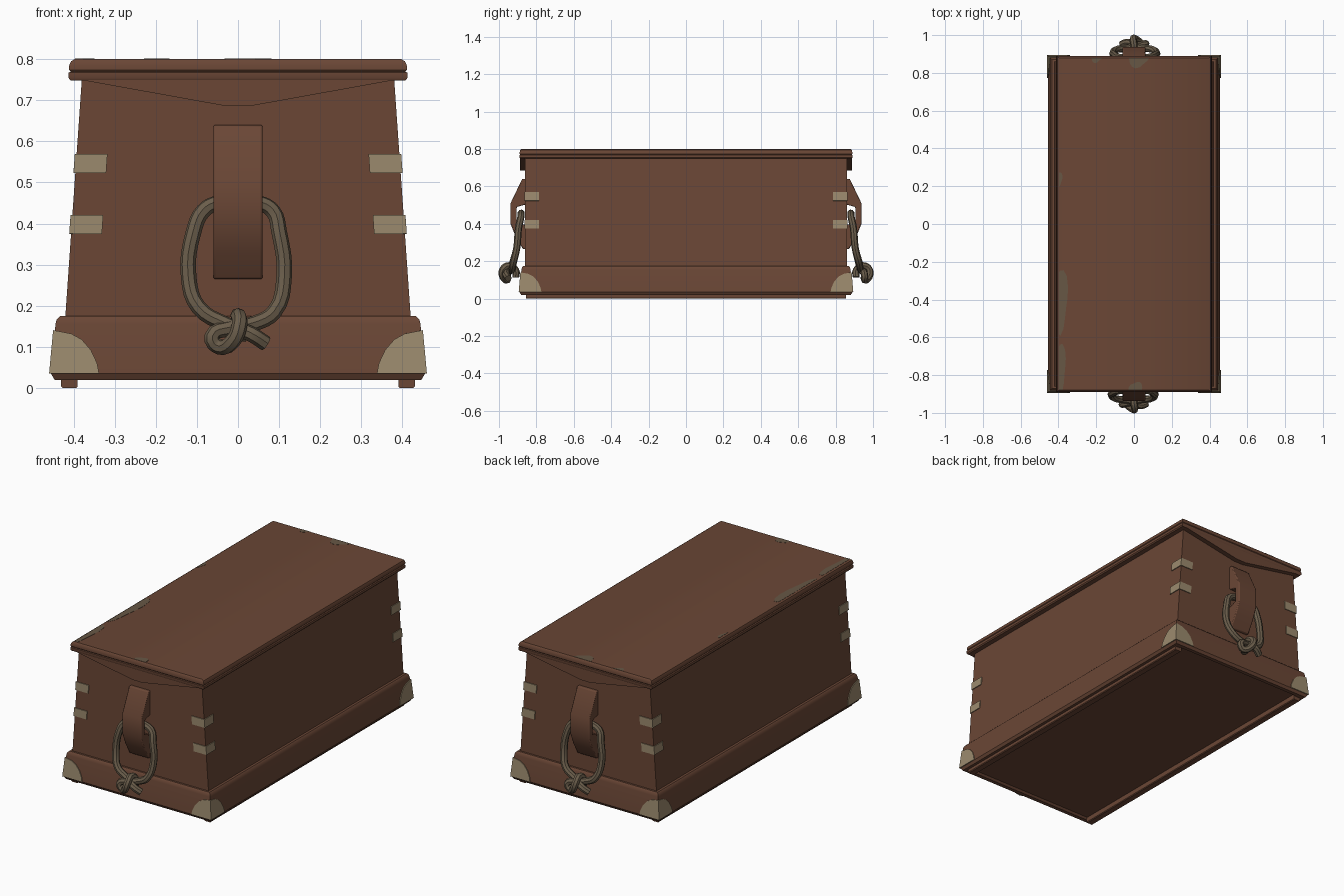
import bpy, bmesh, math

cube = bpy.data.objects.get("Cube")
if cube:
    bpy.data.objects.remove(cube, do_unlink=True)


def material(name, rgb):
    m = bpy.data.materials.new(name)
    m.use_nodes = True
    m.diffuse_color = (*rgb, 1)
    bsdf = next(n for n in m.node_tree.nodes if n.type == 'BSDF_PRINCIPLED')
    bsdf.inputs["Base Color"].default_value = (*rgb, 1)
    bsdf.inputs["Roughness"].default_value = 0.8
    return m


WOOD = material("brown_wood", (0.145, 0.062, 0.036))
TAN = material("tan_fitting", (0.33, 0.255, 0.155))
ROPE = material("grey_brown_rope", (0.145, 0.11, 0.07))
WORN = material("worn_paint", (0.135, 0.095, 0.06))


def finish(name, bm, mat, smooth=True):
    bmesh.ops.recalc_face_normals(bm, faces=bm.faces)
    mesh = bpy.data.meshes.new(name)
    bm.to_mesh(mesh)
    bm.free()
    mesh.materials.append(mat)
    ob = bpy.data.objects.new(name, mesh)
    bpy.context.collection.objects.link(ob)
    if smooth:
        bpy.ops.object.select_all(action='DESELECT')
        ob.select_set(True)
        bpy.context.view_layer.objects.active = ob
        bpy.ops.object.shade_smooth_by_angle(angle=math.radians(35))
    return ob


def stacked(name, levels, mat=WOOD):
    """Rectangular solid lofted through (half x, half y, z) levels."""
    bm = bmesh.new()
    rings = [[bm.verts.new((sx * hx, sy * hy, z))
              for sx, sy in ((-1, -1), (1, -1), (1, 1), (-1, 1))]
             for hx, hy, z in levels]
    for a, b in zip(rings, rings[1:]):
        for i in range(4):
            j = (i + 1) % 4
            bm.faces.new((a[i], a[j], b[j], b[i]))
    bm.faces.new(rings[0])
    bm.faces.new(rings[-1])
    return finish(name, bm, mat)


def prism(name, points, vector, mat=WOOD, bevel=0):
    """Closed outline extruded along a vector."""
    bm = bmesh.new()
    face = bm.faces.new([bm.verts.new(p) for p in points])
    out = bmesh.ops.extrude_face_region(bm, geom=[face])
    moved = [v for v in out["geom"] if isinstance(v, bmesh.types.BMVert)]
    bmesh.ops.translate(bm, verts=moved, vec=vector)
    ob = finish(name, bm, mat)
    if bevel:
        mod = ob.modifiers.new("bevel", 'BEVEL')
        mod.width = bevel
        mod.segments = 2
    return ob


def corner_plate(name, outline, half_at, sx, sy):
    """Thin plate wrapped round a vertical corner; outline is (distance, z)."""
    bm = bmesh.new()
    edge = {}

    def vert(d, z, along_x):
        hx, hy = half_at(z)
        if d == 0:
            if z not in edge:
                edge[z] = bm.verts.new((sx * hx, sy * hy, z))
            return edge[z]
        dx, dy = (d, 0) if along_x else (0, d)
        return bm.verts.new((sx * (hx - dx), sy * (hy - dy), z))

    for along_x in (True, False):
        bm.faces.new([vert(d, z, along_x) for d, z in outline])
    ob = finish(name, bm, TAN, False)
    mod = ob.modifiers.new("thickness", 'SOLIDIFY')
    mod.thickness = 0.009
    mod.offset = 0
    mod.use_even_offset = True


def body_half(z):
    return 0.42 - 0.04 * (z - 0.175) / 0.575, 0.86


def skirt_half(z):
    f = (z - 0.035) / 0.12
    return 0.455 - 0.011 * f, 0.89 - 0.01 * f


# Tapered chest, base skirt and moulded lid
stacked("chest_body", [(*body_half(z), z) for z in (0.1, 0.755)])
stacked("base_skirt", [(0.39, 0.85, 0.03), (0.4, 0.86, 0.02), (0.446, 0.881, 0.02),
                       (*skirt_half(0.035), 0.035), (*skirt_half(0.155), 0.155),
                       (0.441, 0.877, 0.167), (0.433, 0.87, 0.175), (0.41, 0.85, 0.176)])
stacked("lid", [(0.37, 0.85, 0.748), (0.407, 0.886, 0.748), (0.412, 0.89, 0.754),
                (0.412, 0.89, 0.767), (0.407, 0.886, 0.77), (0.411, 0.889, 0.774),
                (0.411, 0.889, 0.784), (0.406, 0.886, 0.795), (0.397, 0.88, 0.8)])

# Runners under the long sides
for side, s in (("left", 1), ("right", -1)):
    prism(side + "_runner", [(s * x, -0.855, z) for x, z in
                             ((0.39, 0.035), (0.39, 0.004), (0.394, 0), (0.426, 0),
                              (0.43, 0.004), (0.43, 0.035))], (0, 1.71, 0))

# Corner fittings
curve = [(0, 0.035), (0.117, 0.035), (0.11, 0.06), (0.092, 0.092),
         (0.067, 0.118), (0.04, 0.132), (0, 0.14)]
for end, sy in (("front", -1), ("back", 1)):
    for side, sx in (("left", 1), ("right", -1)):
        tag = end + "_" + side
        corner_plate(tag + "_base_corner", curve, skirt_half, sx, sy)
        for level, z in (("lower", 0.375), ("upper", 0.523)):
            strip = [(0, z), (0.075, z), (0.075, z + 0.046), (0, z + 0.046)]
            corner_plate(tag + "_" + level + "_strap", strip, body_half, sx, sy)

# Rope loop with its knot: (x, outward depth, z)
rope_path = [(0.068, 0.95, 0.108), (0.03, 0.962, 0.132), (-0.03, 0.935, 0.155),
             (-0.095, 0.925, 0.195), (-0.12, 0.905, 0.27), (-0.108, 0.895, 0.38),
             (-0.085, 0.884, 0.43), (-0.05, 0.882, 0.45), (0.05, 0.882, 0.45),
             (0.085, 0.884, 0.43), (0.1, 0.895, 0.38), (0.112, 0.905, 0.27),
             (0.088, 0.925, 0.185), (0.04, 0.93, 0.157), (-0.02, 0.945, 0.145),
             (-0.063, 0.955, 0.125), (-0.045, 0.955, 0.1), (-0.012, 0.978, 0.115),
             (0.004, 0.98, 0.155), (0, 0.945, 0.176), (0.005, 0.91, 0.15),
             (0, 0.91, 0.115)]
cleat_profile = [(0.85, 0.265), (0.872, 0.265), (0.91, 0.33), (0.938, 0.4),
                 (0.938, 0.51), (0.876, 0.64), (0.85, 0.64), (0.85, 0.505),
                 (0.905, 0.49), (0.905, 0.41), (0.85, 0.39)]

for end, turn in (("front", 0), ("back", math.pi)):
    # Pointed drop of the lid over the end panel
    flap = prism(end + "_lid_flap", [(-0.385, -0.887, 0.75), (-0.03, -0.887, 0.686),
                                     (0.03, -0.887, 0.686), (0.385, -0.887, 0.75)],
                 (0, 0.04, 0))
    # Handle cleat with a slot for the rope
    cleat = prism(end + "_cleat", [(-0.06, -d, z) for d, z in cleat_profile],
                  (0.12, 0, 0), bevel=0.005)
    # Rope handle
    cu = bpy.data.curves.new("rope_path", 'CURVE')
    cu.dimensions = '3D'
    cu.bevel_depth = 0.019
    cu.bevel_resolution = 2
    cu.resolution_u = 4
    cu.use_fill_caps = True
    spline = cu.splines.new('BEZIER')
    spline.bezier_points.add(len(rope_path) - 1)
    for p, (x, d, z) in zip(spline.bezier_points, rope_path):
        p.co = (x, -d, z)
        p.handle_left_type = p.handle_right_type = 'AUTO'
    guide = bpy.data.objects.new("rope_guide", cu)
    bpy.context.collection.objects.link(guide)
    bpy.context.view_layer.update()
    graph = bpy.context.evaluated_depsgraph_get()
    bm = bmesh.new()
    bm.from_mesh(bpy.data.meshes.new_from_object(guide.evaluated_get(graph)))
    bpy.data.objects.remove(guide, do_unlink=True)
    rope = finish(end + "_rope_handle", bm, ROPE)
    for ob in (flap, cleat, rope):
        ob.rotation_euler.z = turn


def worn_patch(name, cx, cy, rx, ry):
    """Irregular flake of worn paint, trimmed to the lid."""
    pts = []
    for i in range(18):
        a = math.tau * i / 18
        r = 1 + 0.15 * math.sin(3 * a + cy)
        x = max(-0.397, min(0.397, cx + rx * r * math.cos(a)))
        y = max(-0.88, min(0.88, cy + ry * r * math.sin(a)))
        pts.append((x, y, 0.799))
    prism(name, pts, (0, 0, 0.002), WORN)


# Wear along the lid edges
worn_patch("worn_side_long", -0.4, -0.4, 0.05, 0.17)
worn_patch("worn_side_front", -0.4, -0.76, 0.04, 0.13)
worn_patch("worn_side_back", -0.4, 0.24, 0.02, 0.04)
worn_patch("worn_back_middle", 0.02, 0.88, 0.055, 0.05)
worn_patch("worn_back_right", -0.2, 0.885, 0.03, 0.03)
worn_patch("worn_front_middle", 0.01, -0.88, 0.035, 0.045)
